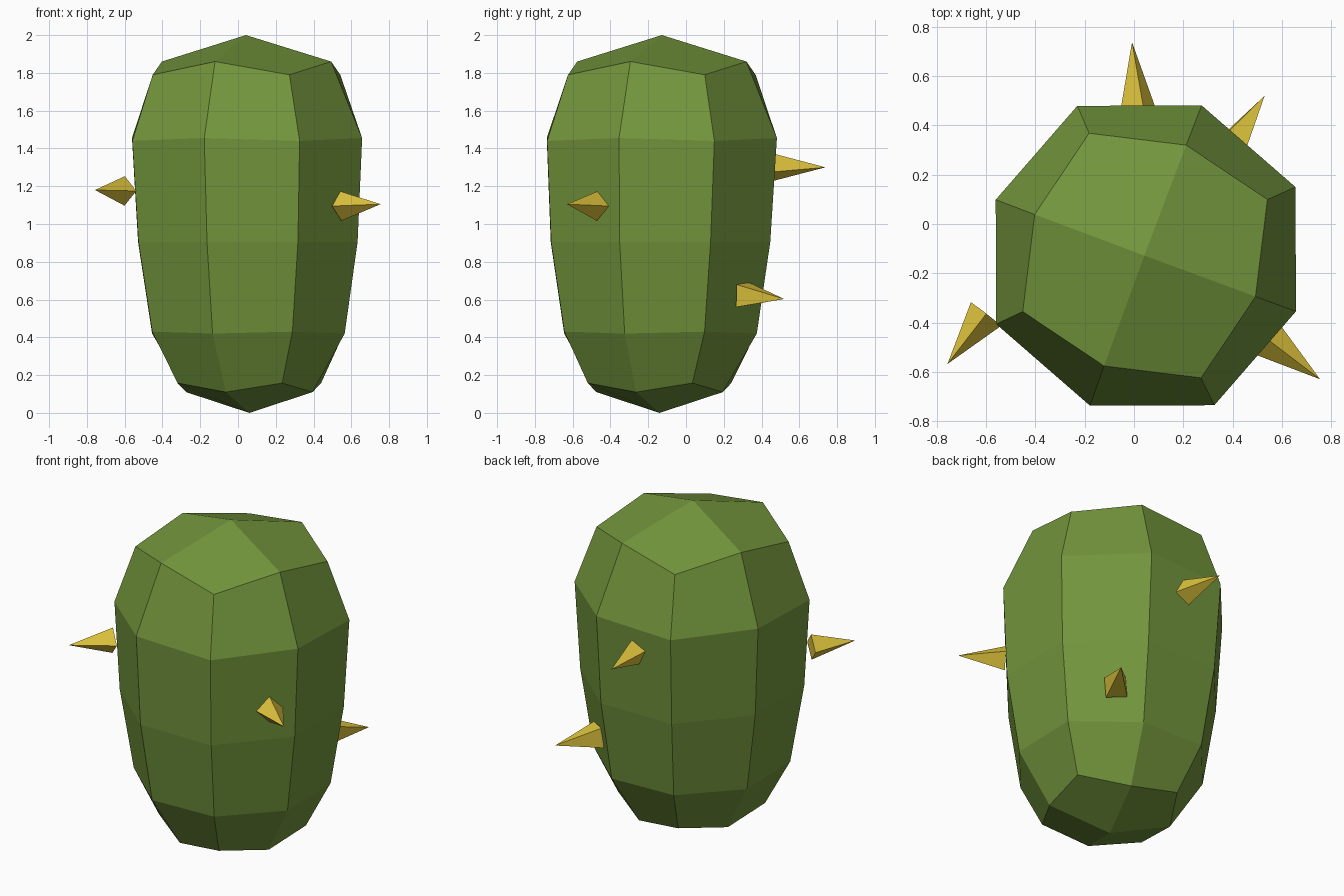
import bpy, bmesh, math
from mathutils import Vector, Matrix

if "Cube" in bpy.data.objects:
    bpy.data.objects.remove(bpy.data.objects["Cube"])


def material(name, color):
    m = bpy.data.materials.new(name)
    m.diffuse_color = (*color, 1)
    m.use_nodes = True
    m.node_tree.nodes["Principled BSDF"].inputs["Base Color"].default_value = m.diffuse_color
    return m


def make_object(name, bm, mat):
    bmesh.ops.recalc_face_normals(bm, faces=bm.faces[:])
    me = bpy.data.meshes.new(name)
    bm.to_mesh(me)
    bm.free()
    me.materials.append(mat)
    ob = bpy.data.objects.new(name, me)
    bpy.context.collection.objects.link(ob)
    return ob


green = material("cactus_green", (0.17, 0.30, 0.045))
yellow = material("spine_yellow", (0.72, 0.54, 0.045))

# Cactus body: eight-sided rings, corner and edge-middle points alternating
# centre x, centre y, corner radius, corner z, middle radius, middle z
rings = [
    (0.060, -0.140, 0.418, 0.158, 0.357, 0.110),
    (0.055, -0.135, 0.560, 0.430, 0.544, 0.420),
    (0.052, -0.135, 0.637, 0.905, 0.620, 0.905),
    (0.048, -0.128, 0.668, 1.440, 0.650, 1.455),
    (0.045, -0.128, 0.546, 1.790, 0.478, 1.860),
]
bm = bmesh.new()
loops = []
for cx, cy, rc, zc, rm, zm in rings:
    loop = []
    for i in range(8):
        a = math.radians(24.6 + 45 * i)
        r, z = (rm, zm) if i % 2 else (rc, zc)
        loop.append(bm.verts.new((cx + r * math.cos(a), cy + r * math.sin(a), z)))
    loops.append(loop)
for lo, hi in zip(loops, loops[1:]):
    for i in range(8):
        j = (i + 1) % 8
        bm.faces.new((lo[i], lo[j], hi[j], hi[i]))
# End caps: four quads meeting at a low point
for loop, tip in ((loops[0], (0.06, -0.14, 0)), (loops[-1], (0.042, -0.128, 2))):
    apex = bm.verts.new(tip)
    for i in range(1, 8, 2):
        bm.faces.new((apex, loop[i], loop[(i + 1) % 8], loop[(i + 2) % 8]))
make_object("cactus_body", bm, green)


# Spines: four-sided pyramids from base centre to tip, twisted about their axis
def spine(name, base, tip, radius, twist):
    base, tip = Vector(base), Vector(tip)
    d = (tip - base).normalized()
    side = d.cross(Vector((0, 0, 1))).normalized()
    up = side.cross(d)
    bm = bmesh.new()
    corners = []
    for i in range(4):
        a = math.radians(twist + 90 * i)
        corners.append(bm.verts.new(base + radius * (side * math.cos(a) + up * math.sin(a))))
    top = bm.verts.new(tip)
    bm.faces.new(corners)
    for i in range(4):
        bm.faces.new((corners[i], corners[(i + 1) % 4], top))
    make_object(name, bm, yellow)


spine("front_right_spine", (0.545, -0.47, 1.095), (0.755, -0.63, 1.105), 0.078, 0)
spine("left_spine", (-0.60, -0.365, 1.175), (-0.757, -0.568, 1.18), 0.078, 0)
spine("back_spine", (0.017, 0.455, 1.30), (-0.008, 0.738, 1.30), 0.078, -18)
spine("back_right_spine", (0.385, 0.30, 0.625), (0.53, 0.52, 0.603), 0.085, 40)
